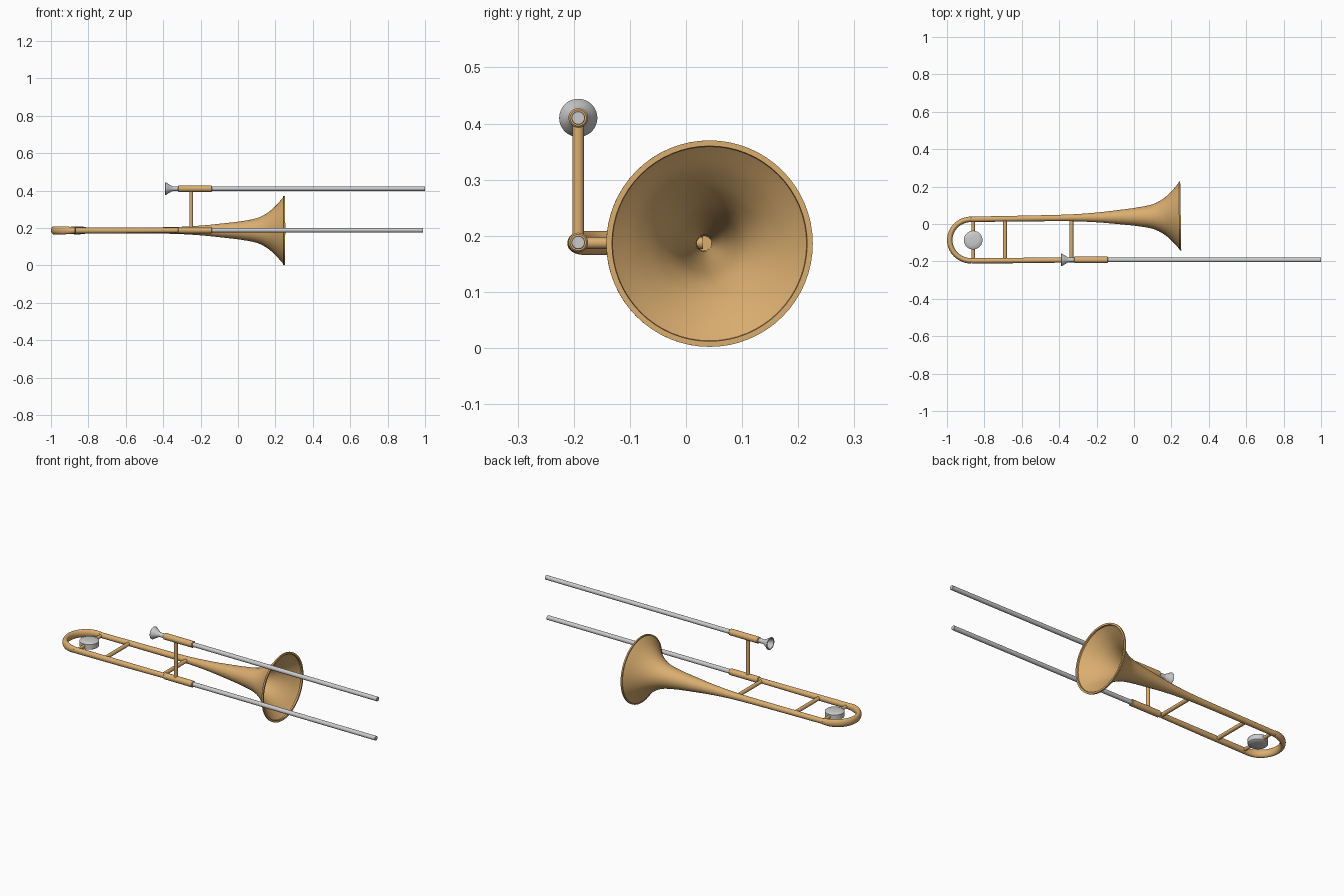
import bpy, bmesh, math
from mathutils import Vector

if "Cube" in bpy.data.objects:
    bpy.data.objects.remove(bpy.data.objects["Cube"])

brass = bpy.data.materials.new("brass")
brass.diffuse_color = (0.70, 0.42, 0.16, 1)
brass.use_nodes = True
brass.node_tree.nodes["Principled BSDF"].inputs["Base Color"].default_value = brass.diffuse_color

SLIDE_Y, LOW_Z, HIGH_Z = -0.192, 0.188, 0.41
UP = Vector((0, 0, 1))


def finish(name, bm, mat=None, angle=40):
    bmesh.ops.recalc_face_normals(bm, faces=bm.faces)
    me = bpy.data.meshes.new(name)
    bm.to_mesh(me)
    bm.free()
    ob = bpy.data.objects.new(name, me)
    bpy.context.collection.objects.link(ob)
    if mat:
        me.materials.append(mat)
    bpy.ops.object.select_all(action='DESELECT')
    ob.select_set(True)
    bpy.context.view_layer.objects.active = ob
    bpy.ops.object.shade_smooth_by_angle(angle=math.radians(angle))
    return ob


def loft(name, stations, mat=None, n=32):
    """Capped tube through stations (x, y, z, side radius, height radius) lying flat in plan."""
    bm = bmesh.new()
    pts = [Vector(s[:3]) for s in stations]
    rings = []
    for i, (p, s) in enumerate(zip(pts, stations)):
        t = pts[min(i + 1, len(pts) - 1)] - pts[max(i - 1, 0)]
        side = UP.cross(t).normalized()
        rings.append([bm.verts.new(p + side * s[3] * math.cos(a) + UP * s[4] * math.sin(a))
                      for a in (2 * math.pi * k / n for k in range(n))])
    for a, b in zip(rings, rings[1:]):
        for k in range(n):
            bm.faces.new((a[k], a[(k + 1) % n], b[(k + 1) % n], b[k]))
    bm.faces.new(rings[0])
    bm.faces.new(rings[-1])
    return finish(name, bm, mat)


def lathe(name, profile, origin, axis, mat=None, n=48):
    """Spin (distance along axis, radius) points around an axis."""
    bm = bmesh.new()
    o, ax = Vector(origin), Vector(axis).normalized()
    u = ax.orthogonal().normalized()
    vs = [bm.verts.new(o + ax * d + u * r) for d, r in profile]
    es = [bm.edges.new(e) for e in zip(vs, vs[1:])]
    bmesh.ops.spin(bm, geom=vs + es, cent=o, axis=ax, angle=2 * math.pi, steps=n)
    bmesh.ops.remove_doubles(bm, verts=bm.verts, dist=1e-5)
    return finish(name, bm, mat)


def rod(name, a, b, r, mat=None, bevel=0.0, n=24):
    d = Vector(b) - Vector(a)
    L = d.length
    prof = [(0, 0), (0, r - bevel), (bevel, r), (L - bevel, r), (L, r - bevel), (L, 0)]
    return lathe(name, prof, a, d, mat, n)


def smooth(points, steps=6):
    """Catmull-Rom through profile points."""
    p = [Vector(q) for q in points]
    p = [2 * p[0] - p[1]] + p + [2 * p[-1] - p[-2]]
    out = []
    for i in range(1, len(p) - 2):
        a, b, c, d = p[i - 1:i + 3]
        for k in range(steps):
            t = k / steps
            out.append(tuple(0.5 * (2 * b + (c - a) * t + (2 * a - 5 * b + 4 * c - d) * t * t
                                    + (3 * b - a - 3 * c + d) * t ** 3)))
    return out + [tuple(p[-2])]


# Bell: flared outer wall, rolled rim, inner wall
bell_start = Vector((-0.87, 0.025, 0.187))
bell_end = Vector((0.25, 0.042, 0.186))
outer = smooth([(-0.87, 0.0145), (-0.6, 0.0155), (-0.35, 0.018), (-0.2, 0.026), (-0.08, 0.038),
                (0.02, 0.050), (0.10, 0.066), (0.155, 0.093), (0.20, 0.131), (0.242, 0.178)])
inner = [(x, r - 0.005) for x, r in outer if x > -0.36][::-1]
rim = [(0.242, 0.184), (0.25, 0.184), (0.25, 0.174)]
profile = [(x + 0.87, r) for x, r in outer + rim + inner]
lathe("bell", [(0, 0)] + profile + [(profile[-1][0], 0)],
      bell_start, bell_end - bell_start, brass, 64)

# Tuning bow: half circle, taller in the middle than at its ends
bow = []
for i in range(33):
    a = math.pi / 2 + math.pi * i / 32
    f = min(1, 2 * math.sin(math.pi * i / 32))
    bow.append((-0.87 + 0.115 * math.cos(a), -0.086 + 0.111 * math.sin(a), 0.187,
                0.0145, 0.0165 + 0.005 * f))
loft("tuning_bow", bow, brass)

# Lower straight tube
loft("lower_tube", [(-0.87, -0.197, 0.187, 0.0145, 0.0165),
                    (-0.6, -0.195, 0.187, 0.0145, 0.0155),
                    (-0.30, SLIDE_Y, LOW_Z, 0.0135, 0.0135)], brass)

# Slides and their sleeves
for label, z, end in (("lower", LOW_Z, 0.99), ("upper", HIGH_Z, 1.0)):
    rod(label + "_sleeve", (-0.32, SLIDE_Y, z), (-0.14, SLIDE_Y, z), 0.0175, brass, 0.003, 32)
    rod(label + "_slide", (-0.16, SLIDE_Y, z), (end, SLIDE_Y, z), 0.012, None, 0.001, 32)

# Upright grip and cross braces
rod("slide_brace", (-0.25, SLIDE_Y, LOW_Z), (-0.25, SLIDE_Y, HIGH_Z), 0.0105, brass)
for i, (x, r) in enumerate(((-0.86, 0.009), (-0.69, 0.0105), (-0.335, 0.0105))):
    rod(f"cross_brace_{i + 1}", (x, -0.193, 0.187), (x, 0.03, 0.187), r, brass)

# Counterweight
lathe("counterweight", [(0, 0), (0.001, 0.025), (0.004, 0.045), (0.008, 0.05), (0.035, 0.05),
                        (0.039, 0.045), (0.042, 0.025), (0.043, 0)],
      (-0.86, -0.086, 0.1655), (0, 0, 1))

# Mouthpiece with hollow cup
lathe("mouthpiece", [(0.085, 0), (0.085, 0.013), (0.045, 0.012), (0.035, 0.015), (0.018, 0.025),
                     (0.006, 0.033), (0.002, 0.034), (0, 0.032), (0.001, 0.028),
                     (0.012, 0.022), (0.026, 0.012), (0.032, 0.005), (0.033, 0)],
      (-0.39, SLIDE_Y, HIGH_Z), (1, 0, 0))
